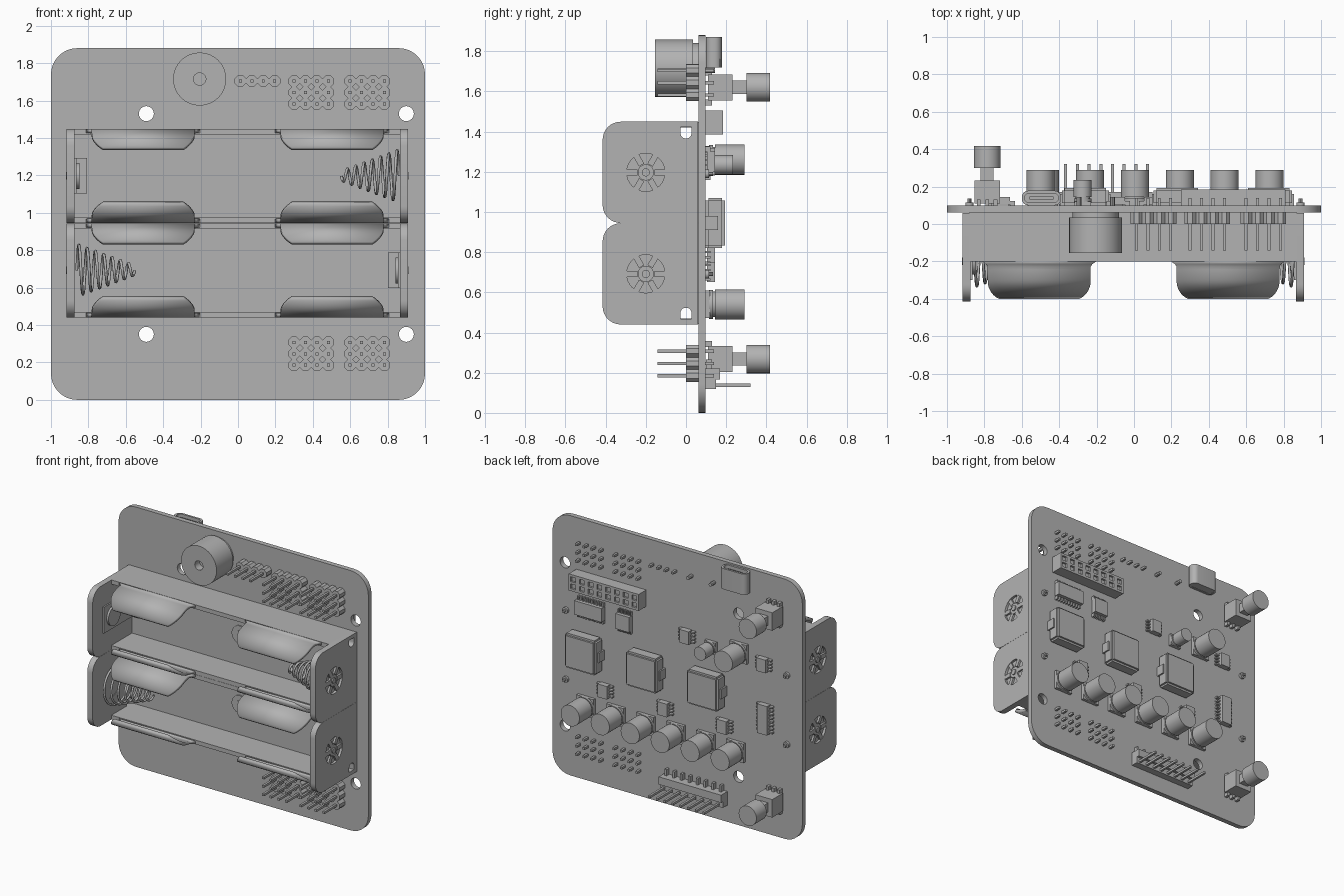
import bpy, bmesh, math
from math import pi, sin, cos, sqrt, radians
from mathutils import Matrix, Vector

if "Cube" in bpy.data.objects:
    bpy.data.objects.remove(bpy.data.objects["Cube"])

GREY = 0.45
mat = bpy.data.materials.new("plain_grey")
mat.use_nodes = True
mat.diffuse_color = (GREY, GREY, GREY, 1)
bsdf = next(n for n in mat.node_tree.nodes if n.type == 'BSDF_PRINCIPLED')
bsdf.inputs["Base Color"].default_value = mat.diffuse_color


# ---------- helpers ----------
def activate(ob):
    bpy.ops.object.select_all(action='DESELECT')
    ob.select_set(True)
    bpy.context.view_layer.objects.active = ob


def finish(bm, name):
    me = bpy.data.meshes.new(name)
    bm.to_mesh(me)
    bm.free()
    me.materials.append(mat)
    ob = bpy.data.objects.new(name, me)
    bpy.context.collection.objects.link(ob)
    activate(ob)
    bpy.ops.object.shade_smooth_by_angle(angle=radians(35))
    return ob


def box(bm, x0, x1, y0, y1, z0, z1):
    m = Matrix.Translation(((x0 + x1) / 2, (y0 + y1) / 2, (z0 + z1) / 2))
    bmesh.ops.create_cube(bm, size=1, matrix=m @ Matrix.Diagonal((x1 - x0, y1 - y0, z1 - z0, 1)))


def rod(bm, x, z, y0, y1, r, segs=32, turn=0.0, axis='Y'):
    """Cylinder along y, or along x when axis is X (then x and y0/y1 swap meaning)."""
    if axis == 'Y':
        m = Matrix.Translation((x, (y0 + y1) / 2, z)) @ Matrix.Rotation(pi / 2, 4, 'X')
    else:
        m = Matrix.Translation(((y0 + y1) / 2, x, z)) @ Matrix.Rotation(pi / 2, 4, 'Y')
    bmesh.ops.create_cone(bm, cap_ends=True, segments=segs, radius1=r, radius2=r,
                          depth=abs(y1 - y0), matrix=m @ Matrix.Rotation(turn, 4, 'Z'))


def rounded(x0, y0, x1, y1, radii, steps=8):
    """Rounded rectangle; radii start at the upper right and go anticlockwise."""
    pts = []
    for k, (cx, cy, sx, sy) in enumerate([(x1, y1, 1, 1), (x0, y1, -1, 1), (x0, y0, -1, -1), (x1, y0, 1, -1)]):
        r = radii[k]
        for i in range(steps + 1 if r else 1):
            a = pi / 2 * (k + i / steps)
            pts.append((cx - sx * r + r * cos(a), cy - sy * r + r * sin(a)) if r else (cx, cy))
    return pts


def circle(x, y, r):
    return [(x + r * cos(2 * pi * i / 32), y + r * sin(2 * pi * i / 32)) for i in range(32)]


def plate(name, loops, depth, loc, rot):
    """Flat outline with holes, given thickness."""
    cu = bpy.data.curves.new(name, 'CURVE')
    cu.dimensions, cu.fill_mode, cu.extrude = '2D', 'BOTH', depth / 2
    for pts in loops:
        sp = cu.splines.new('POLY')
        sp.points.add(len(pts) - 1)
        for p, co in zip(sp.points, pts):
            p.co = (*co, 0, 1)
        sp.use_cyclic_u = True
    cu.materials.append(mat)
    ob = bpy.data.objects.new(name, cu)
    ob.location, ob.rotation_euler = loc, rot
    bpy.context.collection.objects.link(ob)
    activate(ob)
    bpy.ops.object.convert(target='MESH')
    bpy.ops.object.shade_smooth_by_angle(angle=radians(35))


UPRIGHT, SIDEWAYS = (pi / 2, 0, 0), (pi / 2, 0, pi / 2)
BACK = 0.1

# ---------- circuit board ----------
plate("circuit_board", [rounded(-1, 0, 1, 1.88, [0.14] * 4)] +
      [circle(x, z, 0.04) for x in (-0.49, 0.9) for z in (0.35, 1.53)], 0.036, (0, 0.08, 0), UPRIGHT)

# ---------- battery holder ----------
AXIS_Y = -0.2
for label, cz, spring_side in (("upper", 1.197, 1), ("lower", 0.692, -1)):
    # tray: floor, side walls and floor screws
    bm = bmesh.new()
    box(bm, -0.88, 0.87, 0.035, 0.062, cz - 0.25, cz + 0.25)
    for s in (-1, 1):
        lo, hi = sorted((cz + s * 0.222, cz + s * 0.252))
        box(bm, -0.88, 0.87, AXIS_Y, 0.06, lo, hi)
    rod(bm, -0.005, cz, 0.027, 0.04, 0.065)
    rod(bm, -0.005, cz, 0.02, 0.04, 0.03)
    finish(bm, label + "_tray")

    # curved clips that hold the cell
    for cx in (-0.507, 0.503):
        for s in (-1, 1):
            bm = bmesh.new()
            rows = []
            for i in range(17):
                a = radians(90 - 53 * i / 16)
                y = AXIS_Y - 0.24 * cos(a)
                half = 0.175 + sqrt(max(0, 0.01 - max(0, -0.3 - y) ** 2))
                half += 0.03 * max(0, 1 - (AXIS_Y - y) / 0.03) ** 2
                z = cz + s * 0.24 * sin(a)
                rows.append([bm.verts.new((cx + k * half, y, z)) for k in (-1, 1)])
            for p, q in zip(rows, rows[1:]):
                bm.faces.new((p[0], p[1], q[1], q[0]))
            bmesh.ops.recalc_face_normals(bm, faces=bm.faces)
            clip = finish(bm, label + "_clip")
            mod = clip.modifiers.new("thickness", 'SOLIDIFY')
            mod.thickness, mod.offset = 0.022, 0

    # end plates with contact openings, and hubs with spokes in them
    notch_z = cz + spring_side * 0.197
    notch = rounded(-0.027, notch_z - 0.028, 0.027, notch_z + 0.028,
                    [0, 0, 0.025, 0.025] if spring_side > 0 else [0.025, 0.025, 0, 0])
    for side, x in ((-1, -0.895), (1, 0.888)):
        plate(label + "_end_plate",
              [rounded(-0.415, cz - 0.252, 0.06, cz + 0.252, [0, 0.09, 0.09, 0]),
               notch, circle(AXIS_Y, cz, 0.095)], 0.043, (x, 0, 0), SIDEWAYS)
        bm = bmesh.new()
        rod(bm, AXIS_Y, cz, x - side * 0.018, x + side * 0.004, 0.098, axis='X')
        rod(bm, AXIS_Y, cz, x, x + side * 0.016, 0.04, axis='X')
        rod(bm, AXIS_Y, cz, x, x + side * 0.024, 0.02, axis='X')
        for k in range(6):
            m = (Matrix.Translation((x + side * 0.01, AXIS_Y, cz)) @ Matrix.Rotation(k * pi / 3, 4, 'X')
                 @ Matrix.Translation((0, 0.07, 0)) @ Matrix.Diagonal((0.016, 0.056, 0.03, 1)))
            bmesh.ops.create_cube(bm, size=1, matrix=m)
        finish(bm, label + "_contact_hub")

    # flat contact opposite the spring
    bm = bmesh.new()
    inner = -0.873 if spring_side > 0 else 0.866
    box(bm, *sorted((inner, inner + spring_side * 0.01)), -0.3, 0.03, cz - 0.095, cz + 0.095)
    box(bm, *sorted((inner, inner + spring_side * 0.065)), 0.02, 0.036, cz - 0.095, cz + 0.095)
    rod(bm, AXIS_Y, cz, inner, inner + spring_side * 0.025, 0.07, axis='X')
    finish(bm, label + "_flat_contact")

    # conical spring
    cu = bpy.data.curves.new(label + "_spring", 'CURVE')
    cu.dimensions, cu.bevel_depth, cu.bevel_resolution = '3D', 0.008, 1
    sp = cu.splines.new('POLY')
    n = 168
    sp.points.add(n)
    for i, p in enumerate(sp.points):
        t = i / n
        r = 0.14 - 0.115 * t
        a = 2 * pi * 7 * t
        p.co = (spring_side * (0.862 - 0.31 * t), AXIS_Y + r * cos(a), cz + r * sin(a), 1)
    cu.materials.append(mat)
    bpy.context.collection.objects.link(bpy.data.objects.new(label + "_spring", cu))

# ---------- buzzer ----------
plate("buzzer_shell", [circle(-0.205, 1.715, 0.142), circle(-0.205, 1.715, 0.033)],
      0.19, (0, -0.06, 0), UPRIGHT)
bm = bmesh.new()
rod(bm, -0.205, 1.715, -0.1, 0.062, 0.125, 48)
for dx in (-0.09, 0.09):
    rod(bm, -0.205 + dx, 1.705, 0.06, 0.145, 0.013, 8)
finish(bm, "buzzer_core")

# ---------- front pin headers ----------
PITCH = 0.061
for x0, z0, count in ((0.3, 1.582, 3), (0.6, 1.582, 3), (0.3, 0.185, 3), (0.6, 0.185, 3), (0.013, 1.705, 1)):
    bm = bmesh.new()
    for i in range(4):
        for j in range(count):
            x, z = x0 + i * PITCH, z0 + j * PITCH
            rod(bm, x, z, 0.0, 0.062, 0.033, 8, pi / 8)
            box(bm, x - 0.008, x + 0.008, -0.142, 0.14, z - 0.008, z + 0.008)
    finish(bm, "front_pin_header")

# ---------- capacitors ----------
cans = [(-0.475 + 0.24 * i, 0.54, 0.075, 0.19) for i in range(6)]
for x, z, r, h in cans + [(-0.5, 1.26, 0.075, 0.19), (-0.275, 1.235, 0.048, 0.135)]:
    bm = bmesh.new()
    box(bm, x - r * 0.92, x + r * 0.92, BACK - 0.003, BACK + 0.02, z - r * 0.92, z + r * 0.92)
    rod(bm, x, z, BACK + 0.015, BACK + 0.035, r * 0.97)
    rod(bm, x, z, BACK + 0.03, BACK + 0.05, r * 0.85)
    rod(bm, x, z, BACK + 0.045, BACK + h, r)
    finish(bm, "capacitor")

# ---------- power inductors ----------
for x in (0.72, 0.23, -0.26):
    bm = bmesh.new()
    box(bm, x - 0.125, x + 0.125, BACK - 0.002, BACK + 0.093, 0.82, 1.07)
    bmesh.ops.bevel(bm, geom=bm.edges[:], offset=0.014, segments=2, affect='EDGES')
    for s in (-1, 1):
        box(bm, *sorted((x + s * 0.1, x + s * 0.135)), BACK - 0.002, BACK + 0.06, 0.91, 0.98)
    finish(bm, "inductor")


# ---------- chips ----------
def chip(x, z, w, h, legs, upright):
    bm = bmesh.new()
    box(bm, x - w / 2, x + w / 2, BACK + 0.005, BACK + 0.045, z - h / 2, z + h / 2)
    span, reach = (h, w) if upright else (w, h)
    step = span / legs
    for i in range(legs):
        o = (i - (legs - 1) / 2) * step
        for s in (-1, 1):
            a, b = sorted((s * reach / 2, s * (reach / 2 + 0.025)))
            t = step * 0.22
            e = (x + a, x + b, z + o - t, z + o + t) if upright else (x + o - t, x + o + t, z + a, z + b)
            box(bm, e[0], e[1], BACK - 0.002, BACK + 0.022, e[2], e[3])
    finish(bm, "chip")


chip(0.685, 1.25, 0.22, 0.1, 10, False)
chip(0.41, 1.24, 0.11, 0.11, 8, False)
for x, z in ((-0.085, 1.27), (-0.7, 1.23), (0.57, 0.7), (0.09, 0.7), (-0.385, 0.7)):
    chip(x, z, 0.075, 0.095, 4, True)
chip(-0.71, 0.84, 0.08, 0.21, 8, True)

# ---------- back socket, two rows of eight ----------
bm = bmesh.new()
box(bm, 0.25, 0.81, BACK - 0.002, BACK + 0.07, 1.385, 1.505)
for i in range(9):
    x = 0.25 + i * 0.07
    box(bm, max(0.25, x - 0.016), min(0.81, x + 0.016), BACK + 0.06, BACK + 0.085, 1.385, 1.505)
for z in (1.385, 1.436, 1.488):
    box(bm, 0.25, 0.81, BACK + 0.06, BACK + 0.0845, z, z + 0.017)
finish(bm, "back_socket")

# ---------- back pin header ----------
bm = bmesh.new()
box(bm, -0.4, 0.1, BACK - 0.002, 0.15, 0.12, 0.22)
box(bm, -0.4, 0.1, 0.15, 0.17, 0.165, 0.22)
for i in range(8):
    x = -0.365 + i * 0.0625
    box(bm, x - 0.008, x + 0.008, BACK, 0.32, 0.13, 0.146)
    box(bm, x - 0.008, x + 0.008, BACK, 0.13, 0.22, 0.265)
finish(bm, "back_pin_header")

# ---------- push buttons ----------
for z in (1.62, 0.268):
    bm = bmesh.new()
    box(bm, -0.853, -0.717, BACK + 0.01, 0.232, z - 0.065, z + 0.065)
    box(bm, -0.82, -0.75, 0.22, 0.305, z - 0.033, z + 0.033)
    rod(bm, -0.785, z, 0.3, 0.417, 0.071)
    for dx in (-0.045, 0, 0.045):
        for s in (-1, 1):
            box(bm, -0.785 + dx - 0.01, -0.785 + dx + 0.01, BACK - 0.002, BACK + 0.03,
                *sorted((z + s * 0.06, z + s * 0.09)))
    finish(bm, "push_button")

# ---------- power port, open at the top ----------
plate("port_shell", [rounded(-0.6, 0.1, -0.39, 0.178, [0.035] * 4),
                     rounded(-0.585, 0.115, -0.405, 0.163, [0.022] * 4)], 0.15, (0, 0, 1.795), (0, 0, 0))
bm = bmesh.new()
box(bm, -0.59, -0.4, 0.11, 0.168, 1.722, 1.76)
box(bm, -0.56, -0.43, 0.132, 0.146, 1.75, 1.855)
finish(bm, "port_core")

# ---------- holder rivets on the back ----------
bm = bmesh.new()
for x in (-0.88, 0.89):
    for z in (0.69, 1.19):
        rod(bm, x, z, 0.09, 0.115, 0.022, 12)
        rod(bm, x, z, 0.09, 0.135, 0.01, 8)
finish(bm, "rivets")
